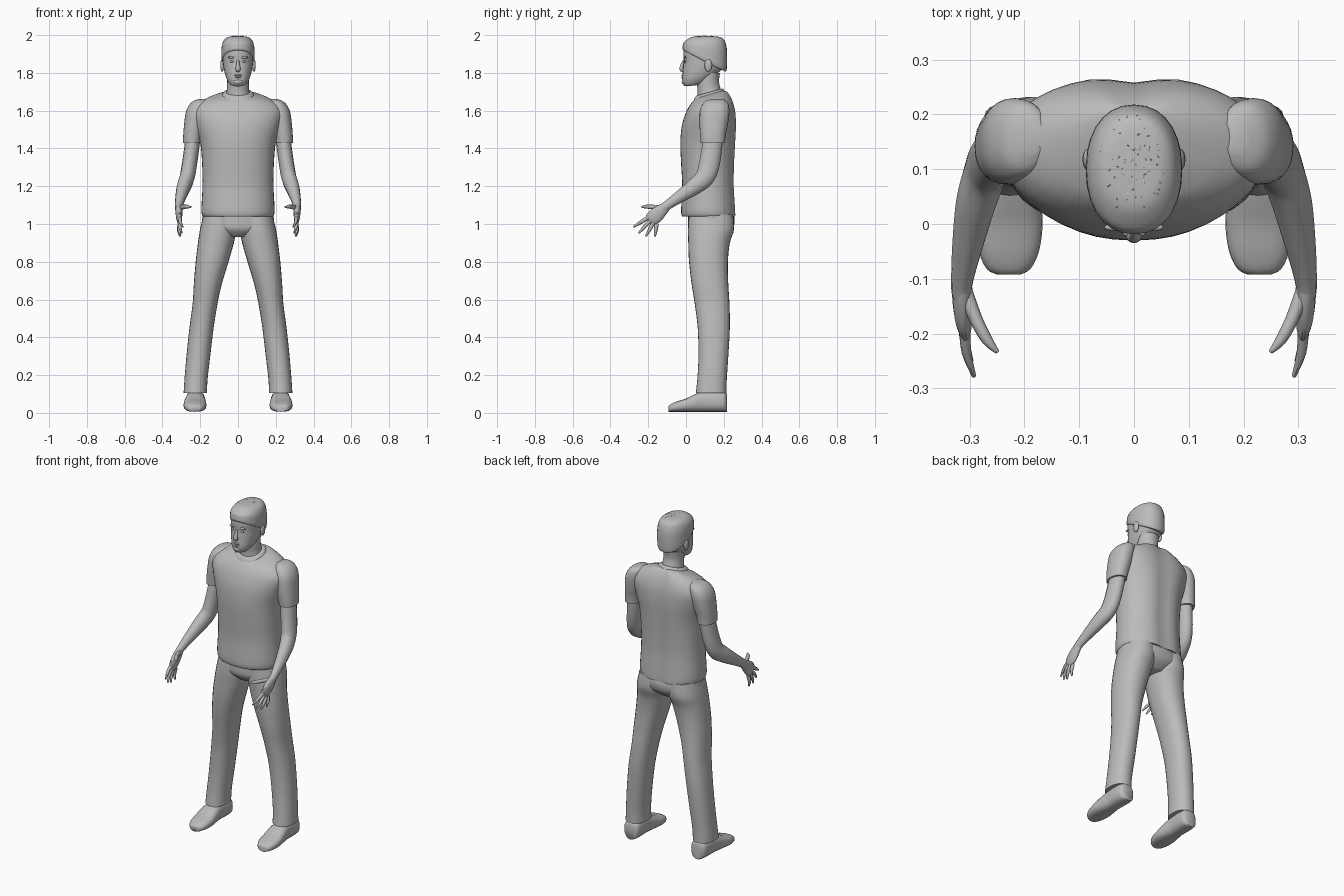
import bpy, bmesh, math, random
from mathutils import Vector

random.seed(4)
grey = bpy.data.materials.new("plain grey")
grey.diffuse_color = (0.5, 0.5, 0.5, 1)


def smooth_rows(rows, steps):
    """Catmull-Rom interpolation of the section parameters."""
    out = []
    for i in range(len(rows) - 1):
        p = [rows[max(0, min(len(rows) - 1, i + k))] for k in (-1, 0, 1, 2)]
        for s in range(steps):
            t = s / steps
            out.append([0.5 * (2 * b + (c - a) * t + (2 * a - 5 * b + 4 * c - d) * t * t
                               + (3 * b - a - 3 * c + d) * t ** 3) for a, b, c, d in zip(*p)])
    return out + [list(rows[-1])]


def skin(name, rings, mirror=False):
    """Bridge rings of points into a closed, smooth part."""
    bm = bmesh.new()
    loops = [[bm.verts.new(p) for p in r] for r in rings]
    n = len(loops[0])
    for a, b in zip(loops, loops[1:]):
        for i in range(n):
            bm.faces.new((a[i], a[(i + 1) % n], b[(i + 1) % n], b[i]))
    bm.faces.new(loops[0])
    bm.faces.new(loops[-1])
    bmesh.ops.recalc_face_normals(bm, faces=bm.faces)
    return finish(name, bm, mirror)


def finish(name, bm, mirror=False):
    me = bpy.data.meshes.new(name)
    bm.to_mesh(me)
    bm.free()
    me.materials.append(grey)
    ob = bpy.data.objects.new(name, me)
    bpy.context.collection.objects.link(ob)
    bpy.ops.object.select_all(action='DESELECT')
    bpy.context.view_layer.objects.active = ob
    ob.select_set(True)
    bpy.ops.object.shade_smooth_by_angle(angle=math.radians(50))
    if mirror:
        ob.modifiers.new("mirror", 'MIRROR').use_axis = (True, False, False)
    return ob


def oval(n, power):
    for i in range(n):
        c, s = math.cos(math.tau * i / n), math.sin(math.tau * i / n)
        yield (math.copysign(abs(c) ** (2 / power), c), math.copysign(abs(s) ** (2 / power), s))


def stack(name, rows, power=2.2, seg=28, steps=4, mirror=False, groove=0.0):
    """Upright part; row = z, centre x, half width, front y, back y, tilt."""
    rings = []
    for z, cx, hx, y0, y1, tilt in smooth_rows(rows, steps):
        cy, hy, ring = (y0 + y1) / 2, (y1 - y0) / 2, []
        for u, v in oval(seg, power):
            y = cy + hy * v
            if v > 0:
                y -= groove * math.exp(-(u / 0.22) ** 2)
            ring.append((cx + hx * u, y, z + tilt * (y - cy)))
        rings.append(ring)
    return skin(name, rings, mirror)


def limb(name, rows, seg=14, steps=4, mirror=True):
    """Part along a path; row = x, y, z, sideways radius, other radius."""
    rows = smooth_rows(rows, steps)
    pts = [Vector(r[:3]) for r in rows]
    rings = []
    for i, r in enumerate(rows):
        t = (pts[min(i + 1, len(pts) - 1)] - pts[max(i - 1, 0)]).normalized()
        side = (Vector((1, 0, 0)) - t * t.x).normalized()
        up = t.cross(side)
        rings.append([pts[i] + side * u * r[3] + up * v * r[4] for u, v in oval(seg, 2)])
    return skin(name, rings, mirror)


def ball(name, loc, size, mirror=False):
    bm = bmesh.new()
    bmesh.ops.create_uvsphere(bm, u_segments=14, v_segments=8, radius=1)
    for v in bm.verts:
        v.co = Vector(a * b + c for a, b, c in zip(v.co, size, loc))
    return finish(name, bm, mirror)


# Shirt body, sleeves and collar
stack("shirt", [
    (1.04, 0, .185, -.020, .268, 0), (1.07, 0, .194, -.026, .268, 0),
    (1.20, 0, .188, -.020, .260, 0), (1.32, 0, .190, -.026, .262, 0),
    (1.43, 0, .200, -.030, .268, 0), (1.52, 0, .225, -.022, .272, 0),
    (1.59, 0, .240, -.002, .268, .02), (1.635, 0, .215, .018, .255, .08),
    (1.665, 0, .165, .036, .238, .15), (1.683, 0, .110, .050, .218, .25),
    (1.688, 0, .072, .055, .195, .28)], seg=40, groove=.014)
stack("sleeve", [
    (1.662, .185, .022, .13, .19, 0), (1.645, .200, .045, .095, .22, 0),
    (1.60, .218, .056, .075, .23, 0), (1.53, .230, .055, .072, .222, 0),
    (1.47, .240, .050, .075, .210, 0), (1.43, .244, .047, .078, .206, 0)], mirror=True)
stack("collar", [
    (1.678, 0, .088, .040, .205, .28), (1.692, 0, .080, .048, .198, .28),
    (1.698, 0, .072, .055, .192, .28)], steps=2)

# Trousers
stack("hips", [
    (1.07, 0, .180, .012, .245, 0), (1.02, 0, .190, .010, .258, 0),
    (.97, 0, .170, .014, .245, 0), (.93, 0, .060, .050, .200, 0)])
stack("trouser_leg", [
    (1.05, .095, .088, .015, .250, 0), (.97, .105, .096, .010, .254, 0),
    (.90, .117, .095, .012, .232, 0), (.80, .137, .087, .016, .222, 0),
    (.68, .160, .074, .030, .224, 0), (.58, .174, .066, .046, .230, 0),
    (.45, .193, .064, .062, .232, 0), (.30, .210, .063, .066, .224, 0),
    (.18, .222, .061, .060, .216, 0), (.105, .226, .062, .052, .214, 0)], mirror=True)

# Shoes: sections from toe to heel (y, half width, height)
shoe = smooth_rows([(-.092, .022, .034), (-.082, .040, .044), (-.05, .055, .058), (0, .061, .074),
                    (.05, .056, .098), (.10, .050, .115), (.17, .051, .115), (.205, .046, .110),
                    (.217, .030, .095)], 3)
skin("shoe", [[(.227 + .03 * (.05 - y) * 0.5 + hx * u, y, .004 + h / 2 + (h / 2 - .002) * v)
               for u, v in oval(20, 2.6)] for y, hx, h in shoe], mirror=True)

# Arms and hands
limb("arm", [
    (.235, .148, 1.50, .040, .052), (.244, .138, 1.41, .040, .055),
    (.258, .122, 1.31, .040, .056), (.270, .098, 1.245, .040, .052),
    (.288, .040, 1.195, .037, .044), (.304, -.040, 1.140, .028, .032),
    (.314, -.105, 1.095, .020, .025), (.314, -.125, 1.080, .019, .028)])
limb("palm", [
    (.314, -.095, 1.100, .016, .022), (.313, -.130, 1.072, .019, .034),
    (.312, -.160, 1.045, .017, .041), (.309, -.185, 1.023, .013, .037),
    (.307, -.195, 1.014, .006, .028)])
for i, (sy, sz, ty, tz, tx) in enumerate([
        (-.190, 1.040, -.278, .985, .292), (-.182, 1.026, -.250, .952, .297),
        (-.170, 1.012, -.212, .935, .304), (-.155, 1.000, -.165, .935, .308)]):
    limb("finger_%d" % (i + 1), [
        (.309, sy, sz, .010, .011), ((.312 + tx) / 2 + .004, (sy + ty) / 2, (sz + tz) / 2, .009, .010),
        (tx, ty, tz, .004, .005)], seg=8, steps=3)
limb("thumb", [
    (.308, -.125, 1.085, .014, .014), (.288, -.175, 1.090, .012, .012),
    (.268, -.212, 1.092, .010, .010), (.249, -.234, 1.090, .004, .005)], seg=8, steps=3)

# Neck and head
stack("neck", [
    (1.64, 0, .075, .060, .200, 0), (1.70, 0, .060, .062, .188, 0),
    (1.75, 0, .057, .058, .175, 0), (1.80, 0, .058, .070, .180, 0)], power=2)
head = [(1.732, 0, .026, .000, .060, .1), (1.742, 0, .044, -.014, .105, .1),
        (1.775, 0, .063, -.020, .150, .1), (1.82, 0, .075, -.016, .190, 0),
        (1.86, 0, .080, -.012, .205, 0), (1.90, 0, .083, -.014, .210, 0),
        (1.94, 0, .082, -.008, .210, 0), (1.97, 0, .070, .010, .195, 0),
        (1.987, 0, .045, .040, .165, 0), (1.990, 0, .015, .080, .120, 0)]
stack("head", head)
# Short hair cap with a sloping hairline, plus loose tufts
stack("hair", [
    (1.860, 0, .080, -.006, .206, -.50), (1.870, 0, .087, -.018, .215, -.48),
    (1.905, 0, .088, -.017, .218, -.34), (1.945, 0, .085, -.012, .216, -.14),
    (1.975, 0, .073, .004, .202, 0), (1.991, 0, .050, .034, .175, 0),
    (1.995, 0, .015, .085, .120, 0)])
bm = bmesh.new()
for i in range(90):
    a, r = random.uniform(0, math.tau), math.sqrt(random.random())
    p = Vector((.062 * r * math.cos(a), .105 + .088 * r * math.sin(a), 1.993 - .017 * r ** 4))
    d = random.uniform(0, math.tau)
    along = Vector((math.cos(d), math.sin(d), 0)) * random.uniform(.006, .014)
    across = Vector((-along.y, along.x, 0)) * .18
    bm.faces.new([bm.verts.new(q) for q in (p - across, p + across, p + along + Vector((0, 0, .006)))])
finish("hair_tufts", bm)

# Face details and ears
limb("nose", [(0, -.012, 1.868, .006, .004), (0, -.020, 1.845, .009, .008),
              (0, -.024, 1.820, .014, .011), (0, -.016, 1.808, .010, .006)], seg=10, mirror=False)
ball("eye", (.032, -.004, 1.861), (.011, .006, .006), True)
ball("brow", (.034, -.006, 1.882), (.020, .007, .006), True)
ball("upper_lip", (0, -.017, 1.787), (.021, .007, .005))
ball("lower_lip", (0, -.018, 1.777), (.017, .007, .005))
ball("chin", (0, -.010, 1.752), (.026, .013, .014))
ball("ear", (.084, .118, 1.840), (.010, .020, .034), True)
